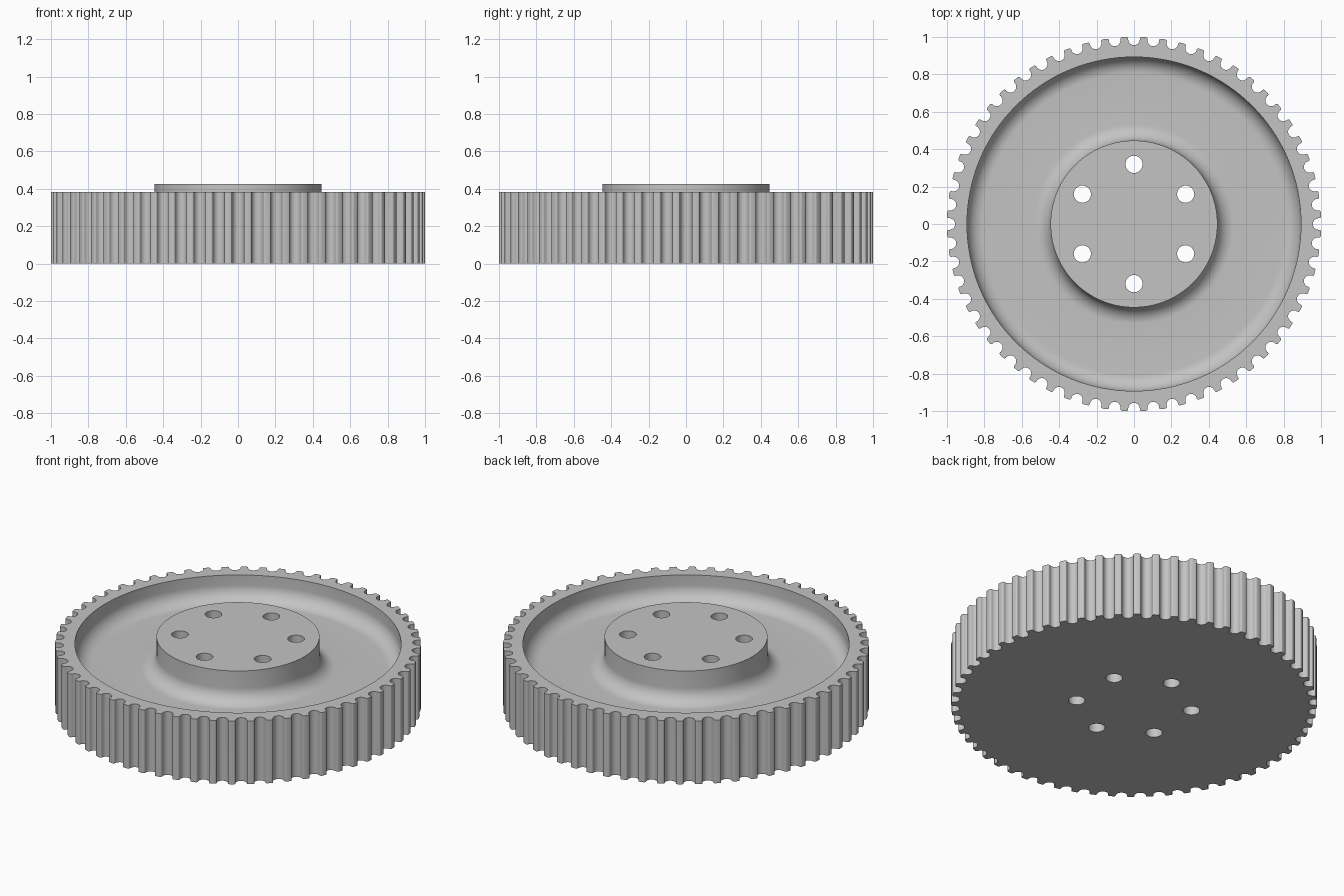
import bpy, bmesh
from math import sin, cos, pi, radians
from mathutils import Matrix

TEETH = 60
RIM_Z, HUB_Z, FLOOR_Z = 0.382, 0.426, 0.234   # heights
HUB_R, RIM_R, FILLET = 0.446, 0.893, 0.088    # recess radii

if "Cube" in bpy.data.objects:
    bpy.data.objects.remove(bpy.data.objects["Cube"])

metal = bpy.data.materials.new("grey_metal")
metal.use_nodes = True
GREY = (0.55, 0.55, 0.55, 1)
metal.diffuse_color = GREY
metal.node_tree.nodes["Principled BSDF"].inputs["Base Color"].default_value = GREY


def make_object(name, bm):
    bmesh.ops.recalc_face_normals(bm, faces=bm.faces)
    mesh = bpy.data.meshes.new(name)
    bm.to_mesh(mesh)
    bm.free()
    mesh.materials.append(metal)
    obj = bpy.data.objects.new(name, mesh)
    bpy.context.collection.objects.link(obj)
    return obj


def arc(cx, cy, r, start, end, steps):
    angles = [radians(start + (end - start) * i / steps) for i in range(steps + 1)]
    return [(cx + r * cos(a), cy + r * sin(a)) for a in angles]


# One tooth space: rounded tip, round groove, rounded tip (sideways, outward)
GROOVE_R, TIP_R = 0.031, 0.009
groove = (arc(-GROOVE_R - TIP_R, 1 - TIP_R, TIP_R, 90, 0, 3)
          + arc(0, 0.987, GROOVE_R, 180, 360, 12)
          + arc(GROOVE_R + TIP_R, 1 - TIP_R, TIP_R, 180, 90, 3))

# Toothed blank, extruded to the hub height
bm = bmesh.new()
outline = []
for tooth in range(TEETH):
    turn = Matrix.Rotation(-2 * pi * tooth / TEETH, 3, 'Z')
    outline += [bm.verts.new(turn @ Matrix.Identity(3) @ bpy_vec)
                for bpy_vec in (Matrix.Translation((x, y, 0)).translation for x, y in groove)]
base = bm.faces.new(outline)
top = bmesh.ops.extrude_face_region(bm, geom=[base])["geom"]
bmesh.ops.translate(bm, vec=(0, 0, HUB_Z),
                    verts=[v for v in top if isinstance(v, bmesh.types.BMVert)])
wheel = make_object("toothed_wheel", bm)

# Lathed cutter: dished recess with filleted corners, and the space above the rim
profile = ([(HUB_R, 0.6)]
           + arc(HUB_R + FILLET, FLOOR_Z + FILLET, FILLET, 180, 270, 12)
           + arc(RIM_R - FILLET, FLOOR_Z + FILLET, FILLET, 270, 360, 12)
           + [(RIM_R, RIM_Z), (1.2, RIM_Z), (1.2, 0.6)])
bm = bmesh.new()
ring = [bm.verts.new((r, 0, z)) for r, z in profile]
edges = [bm.edges.new((a, b)) for a, b in zip(ring, ring[1:] + ring[:1])]
bmesh.ops.spin(bm, geom=ring + edges, cent=(0, 0, 0), axis=(0, 0, 1),
               angle=2 * pi, steps=128, use_merge=True)
bmesh.ops.remove_doubles(bm, verts=bm.verts, dist=0.0001)

# Six bolt holes through the hub
for hole in range(6):
    a = pi / 2 + hole * pi / 3
    bmesh.ops.create_cone(bm, cap_ends=True, segments=32, radius1=0.046, radius2=0.046,
                          depth=2, matrix=Matrix.Translation((0.319 * cos(a), 0.319 * sin(a), 0)))
cutter = make_object("recess_cutter", bm)
cutter.hide_render = True

cut = wheel.modifiers.new("recess", 'BOOLEAN')
cut.operation = 'DIFFERENCE'
cut.solver = 'EXACT'
cut.object = cutter

bpy.ops.object.select_all(action='DESELECT')
wheel.select_set(True)
bpy.context.view_layer.objects.active = wheel
bpy.ops.object.modifier_apply(modifier=cut.name)
bpy.data.objects.remove(cutter)
bpy.ops.object.shade_smooth_by_angle(angle=radians(35))
